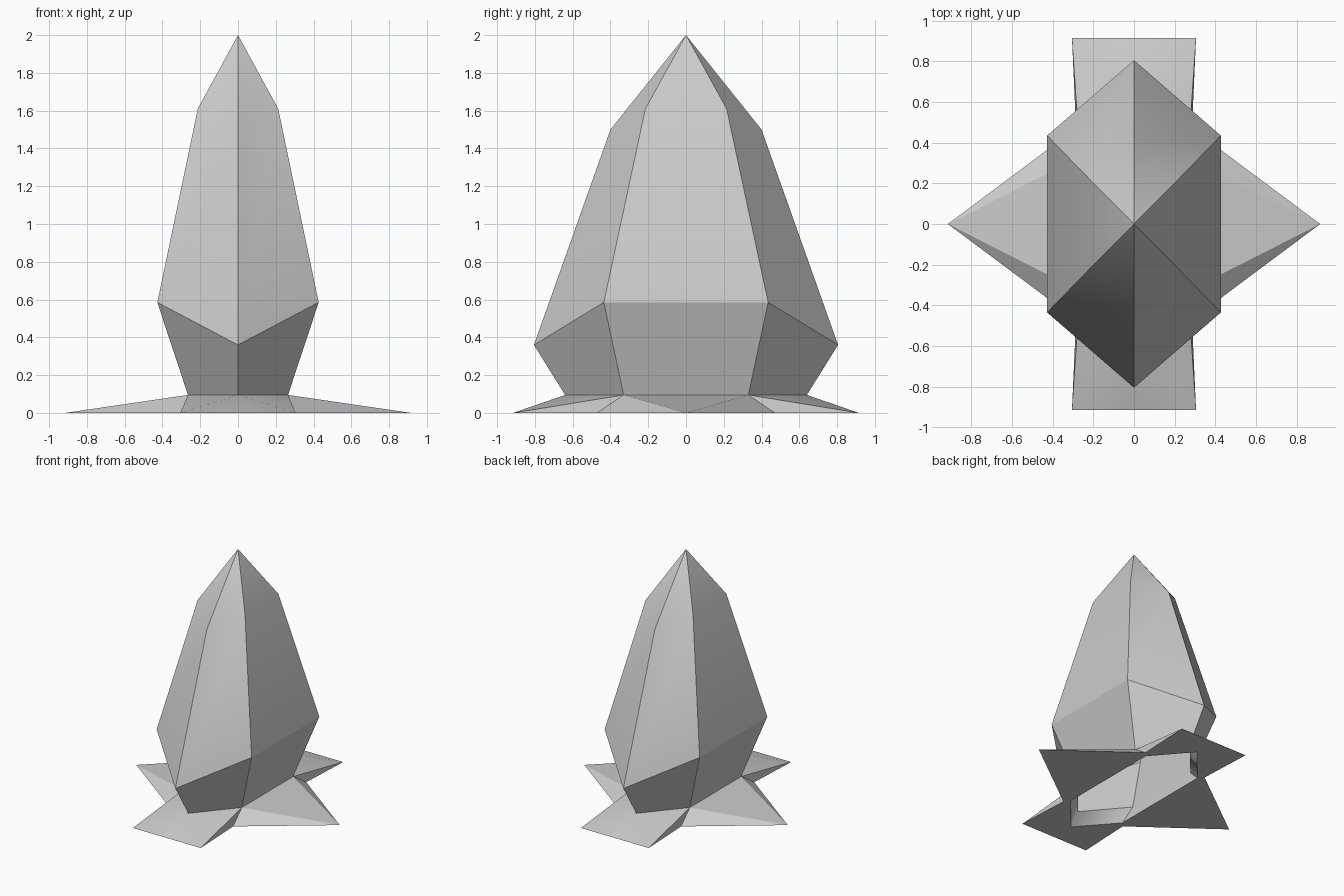
import bpy
import bmesh

cube = bpy.data.objects.get("Cube")
if cube:
    bpy.data.objects.remove(cube, do_unlink=True)

stone = bpy.data.materials.new("pale_grey")
stone.use_nodes = True
grey = (0.6, 0.6, 0.6, 1)
stone.diffuse_color = grey
stone.node_tree.nodes["Principled BSDF"].inputs["Base Color"].default_value = grey


def finish(bm, name):
    """Turn the bmesh into a shaded object."""
    mesh = bpy.data.meshes.new(name)
    bm.to_mesh(mesh)
    bm.free()
    mesh.materials.append(stone)
    obj = bpy.data.objects.new(name, mesh)
    bpy.context.collection.objects.link(obj)
    bpy.ops.object.select_all(action='DESELECT')
    obj.select_set(True)
    bpy.context.view_layer.objects.active = obj
    bpy.ops.object.shade_smooth_by_angle(angle=0.5)
    return obj


def hex_ring(bm, x, y, z, tip_y, tip_z):
    """Six-sided ring with pointed front and back."""
    pts = [(0, -tip_y, tip_z), (x, -y, z), (x, y, z),
           (0, tip_y, tip_z), (-x, y, z), (-x, -y, z)]
    return [bm.verts.new(p) for p in pts]


# Faceted body: an open-bottomed shell of three rings and a peak
neck_x, neck_y, neck_tip, neck_z = 0.265, 0.33, 0.64, 0.095
bm = bmesh.new()
rings = [hex_ring(bm, neck_x, neck_y, neck_z, neck_tip, neck_z),
         hex_ring(bm, 0.427, 0.435, 0.585, 0.805, 0.36),
         hex_ring(bm, 0.213, 0.215, 1.61, 0.40, 1.50)]
for low, high in zip(rings, rings[1:]):
    for i in range(6):
        j = (i + 1) % 6
        bm.faces.new((low[i], low[j], high[j], high[i]))
peak = bm.verts.new((0, 0, 2))
for i in range(6):
    bm.faces.new((rings[-1][i], rings[-1][(i + 1) % 6], peak))
finish(bm, "faceted_body")

# Star-shaped foot: one quarter, mirrored to both sides
bm = bmesh.new()
points = {
    "neck_front": (0, -neck_tip, neck_z),
    "neck_corner": (neck_x, -neck_y, neck_z),
    "neck_side": (neck_x, 0, neck_z),
    "flap_mid": (0, -0.915, 0),
    "flap_corner": (0.305, -0.915, 0),
    "valley": (0.285, -0.47, 0),
    "side_tip": (0.915, 0, 0),
    "hole_front": (0, -0.72, 0),
    "hole_corner": (0.25, -0.43, 0),
    "hole_side": (0.25, 0, 0),
}
v = {name: bm.verts.new(p) for name, p in points.items()}
faces = [
    # Sloping top
    "flap_mid flap_corner neck_front",
    "neck_front flap_corner neck_corner",
    "neck_corner flap_corner valley",
    "neck_corner valley side_tip",
    "neck_corner side_tip neck_side",
    # Flat underside
    "hole_front hole_corner valley flap_corner flap_mid",
    "hole_corner hole_side side_tip valley",
    # Wall of the opening
    "hole_front neck_front neck_corner hole_corner",
    "hole_corner neck_corner neck_side hole_side",
]
for face in faces:
    bm.faces.new([v[name] for name in face.split()])
foot = finish(bm, "star_foot")
mirror = foot.modifiers.new("four_way_mirror", 'MIRROR')
mirror.use_axis = (True, True, False)
